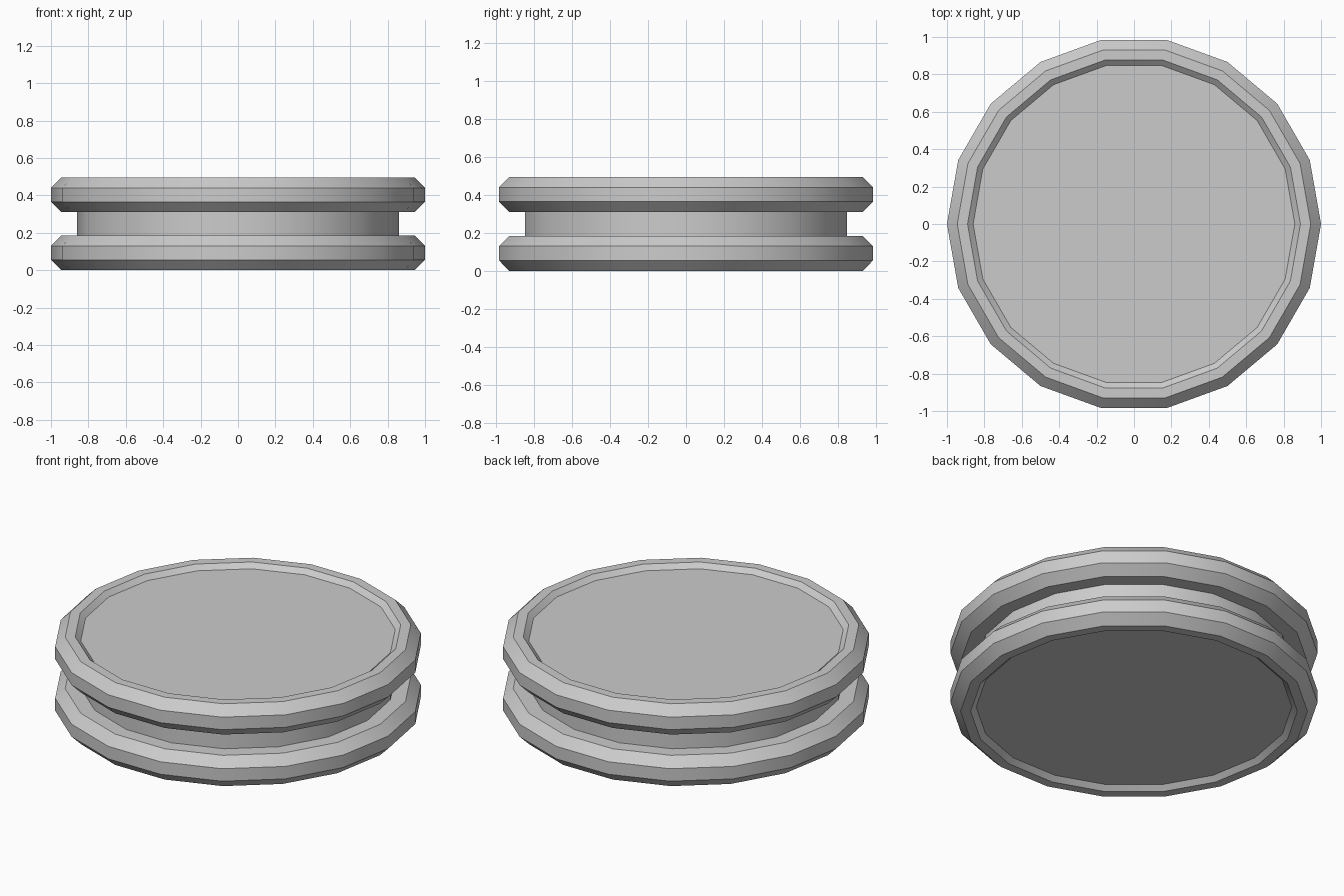
import bpy
import bmesh
from math import cos, sin, pi, radians

SIDES = 18
HEIGHT = 0.495

cube = bpy.data.objects.get("Cube")
if cube:
    bpy.data.objects.remove(cube, do_unlink=True)

# Plain grey material
grey = bpy.data.materials.new("light_grey")
grey.use_nodes = True
colour = (0.6, 0.6, 0.6, 1)
grey.diffuse_color = colour
grey.node_tree.nodes["Principled BSDF"].inputs["Base Color"].default_value = colour


def lathe(name, profile, cap_start=False, cap_end=False):
    """Turn (radius, z) points, listed from bottom to top, around z."""
    bm = bmesh.new()
    angles = [2 * pi * i / SIDES for i in range(SIDES)]
    rings = [[bm.verts.new((r * cos(a), r * sin(a), z)) for a in angles]
             for r, z in profile]
    for low, high in zip(rings, rings[1:]):
        for i in range(SIDES):
            j = (i + 1) % SIDES
            bm.faces.new((low[i], low[j], high[j], high[i]))
    if cap_start:
        bm.faces.new(rings[0][::-1])
    if cap_end:
        bm.faces.new(rings[-1])
    mesh = bpy.data.meshes.new(name)
    bm.to_mesh(mesh)
    bm.free()
    mesh.materials.append(grey)
    obj = bpy.data.objects.new(name, mesh)
    bpy.context.collection.objects.link(obj)
    bpy.ops.object.select_all(action="DESELECT")
    obj.select_set(True)
    bpy.context.view_layer.objects.active = obj
    bpy.ops.object.shade_smooth_by_angle(angle=radians(30))
    return obj


# Flange: recessed outer face, rim, chamfers, then the ledge beside the groove
flange = [(0.86, 0.027), (0.89, 0), (0.945, 0), (1, 0.055),
          (1, 0.13), (0.945, 0.185), (0.86, 0.185)]
lathe("bottom_flange", flange, cap_start=True)
lathe("top_flange", [(r, HEIGHT - z) for r, z in reversed(flange)], cap_end=True)

# Hub wall at the bottom of the groove
lathe("hub", [(0.86, 0.185), (0.86, HEIGHT - 0.185)])
